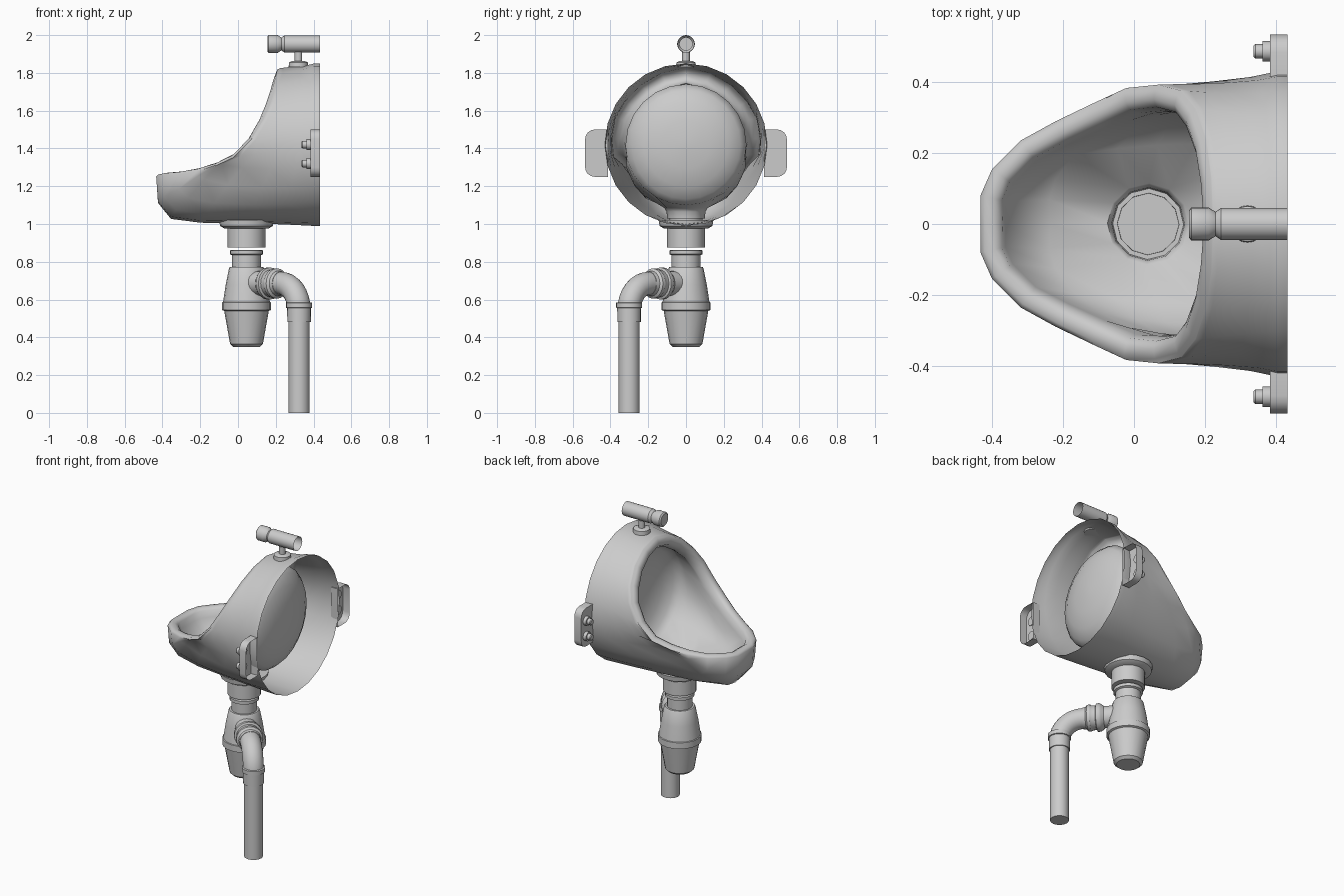
import bpy, bmesh
from math import sin, cos, pi, radians, atan2
from mathutils import Vector

if "Cube" in bpy.data.objects:
    bpy.data.objects.remove(bpy.data.objects["Cube"], do_unlink=True)

grey = bpy.data.materials.new("light_grey")
grey.use_nodes = True
grey.diffuse_color = (0.6, 0.6, 0.6, 1)
grey.node_tree.nodes["Principled BSDF"].inputs["Base Color"].default_value = grey.diffuse_color


def finish(bm, name, angle=35):
    bmesh.ops.recalc_face_normals(bm, faces=bm.faces)
    mesh = bpy.data.meshes.new(name)
    bm.to_mesh(mesh)
    bm.free()
    mesh.materials.append(grey)
    obj = bpy.data.objects.new(name, mesh)
    bpy.context.collection.objects.link(obj)
    bpy.ops.object.select_all(action='DESELECT')
    obj.select_set(True)
    bpy.context.view_layer.objects.active = obj
    bpy.ops.object.shade_smooth_by_angle(angle=radians(angle))


def loft(rings, caps=(True, True)):
    """Join closed rings of points with quads; cap the first and last ring if asked."""
    bm = bmesh.new()
    rows = [[bm.verts.new(p) for p in ring] for ring in rings]
    n = len(rows[0])
    for a, b in zip(rows, rows[1:]):
        for i in range(n):
            j = (i + 1) % n
            bm.faces.new((a[i], a[j], b[j], b[i]))
    for row, cap in zip((rows[0], rows[-1]), caps):
        if cap:
            bm.faces.new(row)
    return bm, rows


def lathe(name, origin, axis, profile, n=20, caps=(True, True)):
    """Turn (distance, radius) pairs about an axis."""
    turn = Vector(axis).to_track_quat('Z', 'Y')
    rings = [[Vector(origin) + turn @ Vector((r * cos(2 * pi * k / n), r * sin(2 * pi * k / n), d))
              for k in range(n)] for d, r in profile]
    finish(loft(rings, caps)[0], name)


# Bowl: half of the rim line, from the top down to the front lip
rim = [Vector(p) for p in (
    (.222, 0, 1.825), (.217, .13, 1.795), (.202, .24, 1.73), (.173, .325, 1.64), (.133, .375, 1.55),
    (.065, .392, 1.44), (-.025, .382, 1.352), (-.12, .338, 1.307), (-.22, .29, 1.278),
    (-.32, .235, 1.263), (-.40, .155, 1.257), (-.433, .08, 1.25), (-.433, 0, 1.25))]
HALF = len(rim) - 1
WALL = .433


def mirrored(half):
    return half + [Vector((p.x, -p.y, p.z)) for p in half[-2:0:-1]]


def column(i):
    """Points of one strip: wall edge, outer shell, rolled rim, basin, basin back."""
    t = pi * i / HALF
    low = max(0, -cos(t))
    flank = 4 * low * (1 - low)
    p = rim[i]
    back = Vector((WALL, .43 * sin(t), 1.42 + .43 * cos(t)))
    under = Vector((p.x * .82, p.y * .95, back.z + .037 - .02 * flank))
    belly = back.lerp(p, .92).lerp(under, min(1, 1.4 * low))
    chin = p.lerp(belly, .62)
    chin.x = p.x + (belly.x - p.x) * .12
    chin.y = p.y + (belly.y - p.y) * .4
    strip = [back, back + Vector((-.03, 0, 0))]
    for f in (.25, .5, .8):
        q = back.lerp(belly, f)
        q.y *= 1 - .06 * f * (1 - f) * (1 - flank)
        q.z -= low * .02 * f * f + flank * .1 * f * (1 - f)
        strip.append(q)
    strip += [belly, chin]

    # Rolled rim, offset inward and outward of the opening
    before = rim[i - 1] if i else Vector((p.x, -rim[1].y, rim[1].z))
    after = rim[i + 1] if i < HALF else Vector((p.x, -rim[i - 1].y, rim[i - 1].z))
    tilt = radians(15 + 75 * min(1, i / 9))
    up = Vector((-cos(tilt), 0, sin(tilt)))
    inward = (after - before).cross(up).normalized()
    if inward.dot(Vector((-.05, 0, 1.4)) - p) < 0:
        inward.negate()
    strip += [p + inward * a + up * b for a, b in
              ((0, 0), (.012, .012), (.04, .015), (.062, .002), (.072, -.04))]

    # Basin, sagging toward the floor and bulging at its lower sides
    lip = strip[-1]
    rear = Vector((.26, .32 * sin(t), 1.42 + .32 * cos(t)))
    for f in (.2, .43, .635, .84, 1):
        q = lip.lerp(rear, f)
        q.z -= low * .32 * f ** .5 * (1 - f) ** 1.2
        q.y *= 1 + .35 * flank * f * (1 - f)
        strip.append(q)
    middle = Vector((.36, 0, 1.42))
    for f, x in ((.9, .295), (.7, .33), (.4, .35), (.1, .36)):
        q = middle.lerp(rear, f)
        q.x = x
        strip.append(q)
    return strip


columns = [column(i) for i in range(HALF + 1)]
bm, rows = loft([mirrored(list(ring)) for ring in zip(*columns)], (False, True))

# Drain: open the floor patch, round its edge and pull it down in steps
patch = [rows[r][c] for r in (13, 14, 15) for c in range(HALF - 2, HALF + 3)]
hole = [f for f in bm.faces if all(v in patch for v in f.verts)]
bmesh.ops.delete(bm, geom=hole, context='FACES')
edge = [v for v in patch if v.is_valid and v.is_boundary]
edge.sort(key=lambda v: atan2(v.co.y, v.co.x - .04))
first = atan2(edge[0].co.y, edge[0].co.x - .04)
turns = [first + 2 * pi * k / len(edge) for k in range(len(edge))]
for v, a in zip(edge, turns):
    v.co = (.04 + .115 * cos(a), .115 * sin(a), 1.085)
for z, r in ((1.065, .103), (1.03, .1), (1.03, .087), (.985, .085)):
    ring = [bm.verts.new((.04 + r * cos(a), r * sin(a), z)) for a in turns]
    for k in range(len(edge)):
        bm.faces.new((edge[k - 1], edge[k], ring[k], ring[k - 1]))
    edge = ring
bm.faces.new(edge)
finish(bm, "bowl", 60)

# Trap under the bowl
Z = (0, 0, 1)
TRAP = (.045, 0, 0)
lathe("drain_collar", TRAP, Z, [(.975, .115), (.99, .14), (1.02, .145)])
lathe("drain_pipe", TRAP, Z, [(.876, .1), (.98, .1)])
lathe("drain_neck", TRAP, Z, [(.76, .076), (.835, .076), (.84, .088), (.86, .088), (.862, .08)])
lathe("trap_body", TRAP, Z, [(.35, .07), (.365, .087), (.54, .118), (.545, .13), (.585, .13),
                             (.587, .124), (.68, .11), (.765, .093), (.772, .088)])

# Diagonal outlet, elbow and waste pipe
out = Vector((.277, -.3, 0)).normalized()
start = Vector((.045, 0, .685))
lathe("outlet_sleeve", start, out, [(.04, .066), (.14, .066), (.155, .078), (.165, .085), (.185, .085),
                                    (.19, .073), (.215, .075), (.222, .08), (.24, .08), (.25, .067),
                                    (.27, .064)])
side = Vector((-out.y, out.x, 0))
rings = []
for k in range(9):
    a = pi / 2 * k / 8
    centre = start + out * (.27 + .14 * sin(a)) + Vector((0, 0, -.14 * (1 - cos(a))))
    across = out * sin(a) + Vector((0, 0, cos(a)))
    rings.append([centre + .062 * (side * cos(2 * pi * j / 20) + across * sin(2 * pi * j / 20))
                  for j in range(20)])
finish(loft(rings)[0], "elbow")
foot = start + out * .41
foot.z = 0
lathe("waste_pipe", foot, Z, [(0, .056), (.5, .056)])
lathe("waste_pipe_collar", foot, Z, [(.48, .062), (.555, .063), (.557, .069), (.583, .069), (.585, .06)])

# Flush valve on top, its handle an open tube
lathe("valve_base", (.32, 0, 0), Z, [(1.83, .052), (1.855, .05), (1.862, .035)])
lathe("valve_stem", (.32, 0, 0), Z, [(1.84, .02), (1.91, .02)])
lathe("valve_handle", (0, 0, 1.953), (1, 0, 0),
      [(.155, .038), (.162, .047), (.21, .047), (.23, .034), (.245, .045), (WALL, .045)],
      caps=(True, False))

# Hollow wall brackets and their bolts on both sides
for s, label in ((1, "left"), (-1, "right")):
    outline = [(.412, 1.25), (.412, 1.5)]
    for zc, first in ((1.45, pi / 2), (1.3, 0)):
        outline += [(.484 + .05 * cos(first - pi / 8 * k), zc + .05 * sin(first - pi / 8 * k))
                    for k in range(5)]
    slabs = [[(x, s * y, z) for y, z in outline] for x in (.383, WALL)]
    finish(loft(slabs, (True, False))[0], label + "_bracket")
    for z, level in ((1.42, "upper"), (1.32, "lower")):
        lathe(f"{label}_{level}_bolt", (0, s * .487, z), (1, 0, 0),
              [(.337, .016), (.342, .02), (.362, .02), (.362, .029), (.388, .029)], 12)
